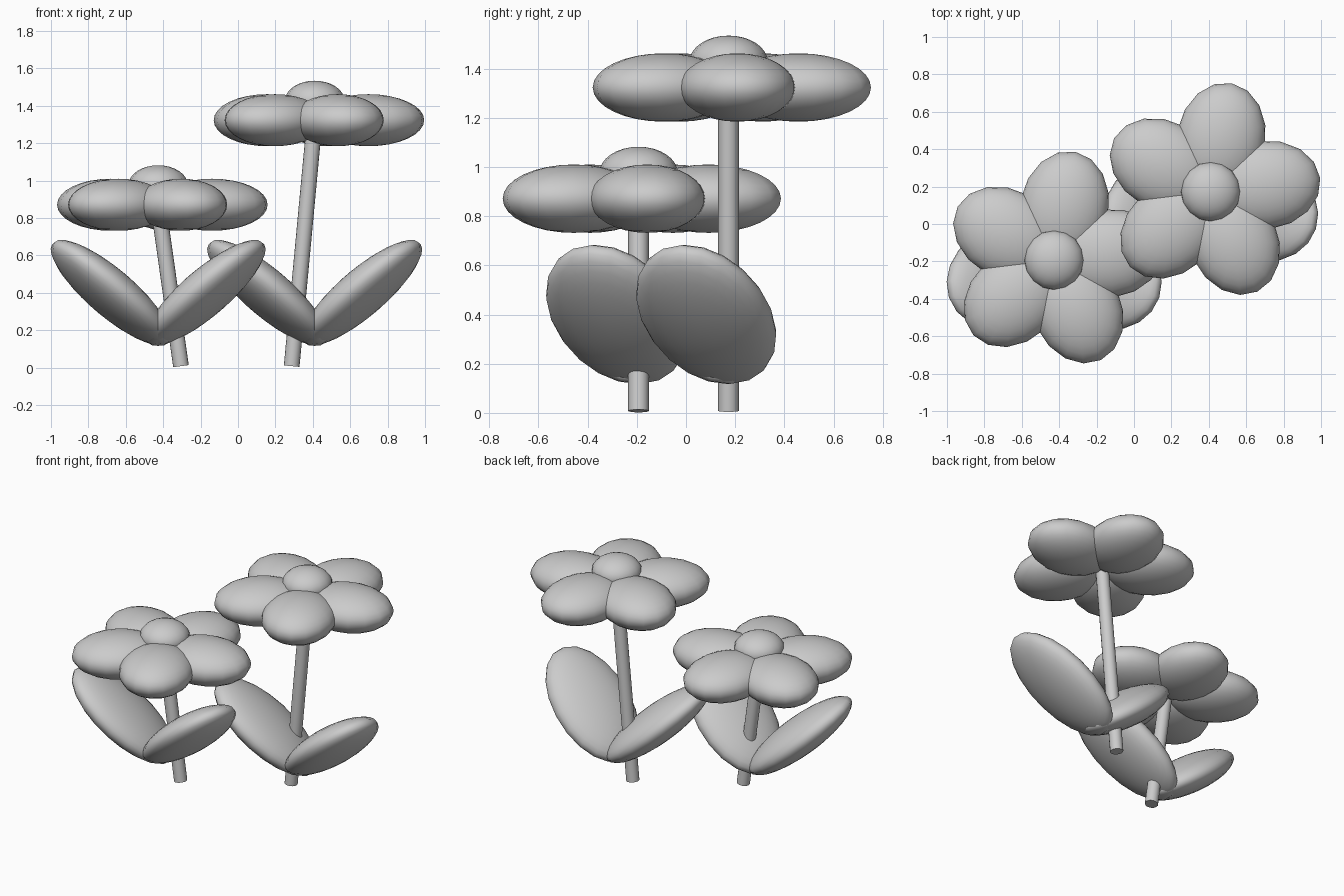
import bpy
from math import radians, cos, sin
from mathutils import Vector, Matrix

if "Cube" in bpy.data.objects:
    bpy.data.objects.remove(bpy.data.objects["Cube"])

grey = bpy.data.materials.new("plain grey")
grey.diffuse_color = (0.6, 0.6, 0.6, 1)
grey.use_nodes = True
grey.node_tree.nodes["Principled BSDF"].inputs["Base Color"].default_value = grey.diffuse_color


def finish(name):
    """Name the active object, apply its scale, colour and smooth it."""
    ob = bpy.context.object
    ob.name = name
    ob.data.materials.append(grey)
    bpy.ops.object.transform_apply(location=False, rotation=False, scale=True)
    bpy.ops.object.shade_smooth_by_angle(angle=radians(50))
    return ob


def ellipsoid(name, centre, radii, rotation=(0, 0, 0), segments=16):
    bpy.ops.mesh.primitive_uv_sphere_add(segments=segments, ring_count=16,
                                         radius=1, location=centre)
    ob = bpy.context.object
    ob.scale = radii
    ob.rotation_euler = rotation
    return finish(name)


def stem(name, bottom, top, radius):
    a, b = Vector(bottom), Vector(top)
    bpy.ops.mesh.primitive_cylinder_add(vertices=16, radius=radius,
                                        depth=(b - a).length,
                                        location=(a + b) / 2)
    bpy.context.object.rotation_euler = (b - a).to_track_quat('Z', 'Y').to_euler()
    return finish(name)


def leaf_rotation(s):
    """Rise outwards, roll backwards and swing forwards; s mirrors in x."""
    return (Matrix.Rotation(-s * radians(38.8), 3, 'Y')
            @ Matrix.Rotation(radians(-11), 3, 'X')
            @ Matrix.Rotation(-s * radians(15), 3, 'Z')).to_euler()


def flower(side, x, y, petal_z, foot_x):
    # Five overlapping flattened petals around the head
    for i in range(5):
        a = radians(7 + 72 * i)
        ellipsoid(f"{side}_petal_{i + 1}",
                  (x + 0.29 * cos(a), y + 0.29 * sin(a), petal_z),
                  (0.30, 0.237, 0.139), (0, 0, a))
    # Domed flower centre
    ellipsoid(f"{side}_flower_centre", (x, y, petal_z + 0.105),
              (0.159, 0.159, 0.106))
    # Leaning stem
    stem(f"{side}_stem", (foot_x, y, 0.008), (x, y, petal_z), 0.042)
    # Mirrored pair of broad leaves, turned towards the front
    for s, label in ((1, "right"), (-1, "left")):
        ellipsoid(f"{side}_{label}_leaf", (x + s * 0.252, y - 0.091, 0.40),
                  (0.419, 0.279, 0.116), leaf_rotation(s), 20)


flower("short", -0.427, -0.193, 0.871, -0.305)
flower("tall", 0.41, 0.173, 1.323, 0.287)
